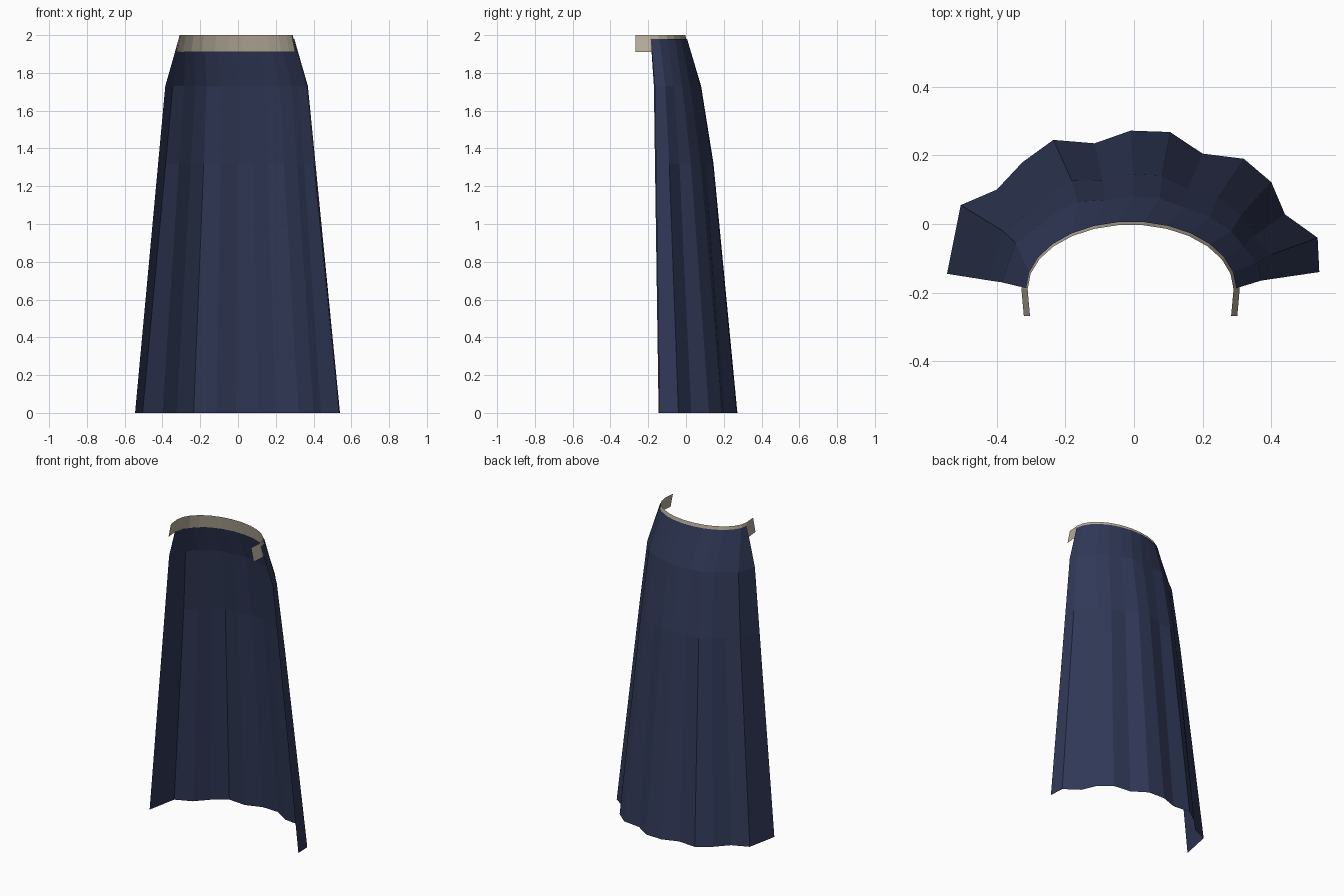
import bpy
import bmesh
import math

default_cube = bpy.data.objects.get("Cube")
if default_cube:
    bpy.data.objects.remove(default_cube, do_unlink=True)


def make_material(name, colour):
    material = bpy.data.materials.new(name)
    material.use_nodes = True
    material.diffuse_color = colour
    shader = material.node_tree.nodes["Principled BSDF"]
    shader.inputs["Base Color"].default_value = colour
    return material


def arc(centre_x, centre_y, radius_x, radius_y, count):
    """Half ellipse from the model's right, round the back, to its left."""
    points = []
    for i in range(count):
        angle = math.pi * (1 - i / (count - 1))
        points.append((centre_x + radius_x * math.cos(angle),
                       centre_y + radius_y * math.sin(angle)))
    return points


def loft(name, rows, material):
    """Skin an open sheet of quads over rows of (height, points), top first."""
    bm = bmesh.new()
    rings = [[bm.verts.new((x, y, height)) for x, y in points]
             for height, points in rows]
    for upper, lower in zip(rings, rings[1:]):
        for i in range(len(upper) - 1):
            bm.faces.new((upper[i], upper[i + 1], lower[i + 1], lower[i]))
    mesh = bpy.data.meshes.new(name)
    bm.to_mesh(mesh)
    bm.free()
    mesh.materials.append(material)
    obj = bpy.data.objects.new(name, mesh)
    bpy.context.collection.objects.link(obj)
    return obj


navy = make_material("navy cloth", (0.03, 0.04, 0.095, 1))
tan = make_material("tan band", (0.47, 0.42, 0.33, 1))

# Pleated hem and the shallower pleats at the hip
hem = [(-.545, -.145), (-.505, .055), (-.4, .1), (-.325, .18), (-.235, .245),
       (-.115, .235), (-.01, .272), (.105, .268), (.2, .205), (.32, .19),
       (.4, .122), (.44, .028), (.535, -.04), (.54, -.14)]
hip = [(-.385, -.17), (-.345, -.055), (-.285, -.01), (-.225, .035),
       (-.165, .065), (-.085, .07), (0, .08), (.075, .076), (.145, .05),
       (.22, .022), (.285, -.02), (.32, -.065), (.36, -.11), (.37, -.165)]

# Seat row: between hip and hem, bulging slightly to the back
blend = 0.237
seat = []
for (hip_x, hip_y), (hem_x, hem_y) in zip(hip, hem):
    y = hip_y + (hem_y - hip_y) * blend
    seat.append((hip_x + (hem_x - hip_x) * blend, y + 0.07 * (y + 0.16)))

# Open half skirt hanging from the waist
waist = arc(-0.008, -0.187, 0.306, 0.194, len(hem))
loft("half_skirt", [(1.98, waist), (1.73, hip), (1.32, seat), (0, hem)], navy)


# Waistband inside the skirt top, with short ends reaching forward
def band_row(flare):
    points = arc(-0.01, -0.19, 0.3 + flare, 0.188 + flare, len(hem))
    side = 0.293 + flare
    front = -0.268
    return [(-0.01 - side, front)] + points + [(-0.01 + side, front)]


loft("waistband", [(2, band_row(0)), (1.91, band_row(0.018))], tan)
